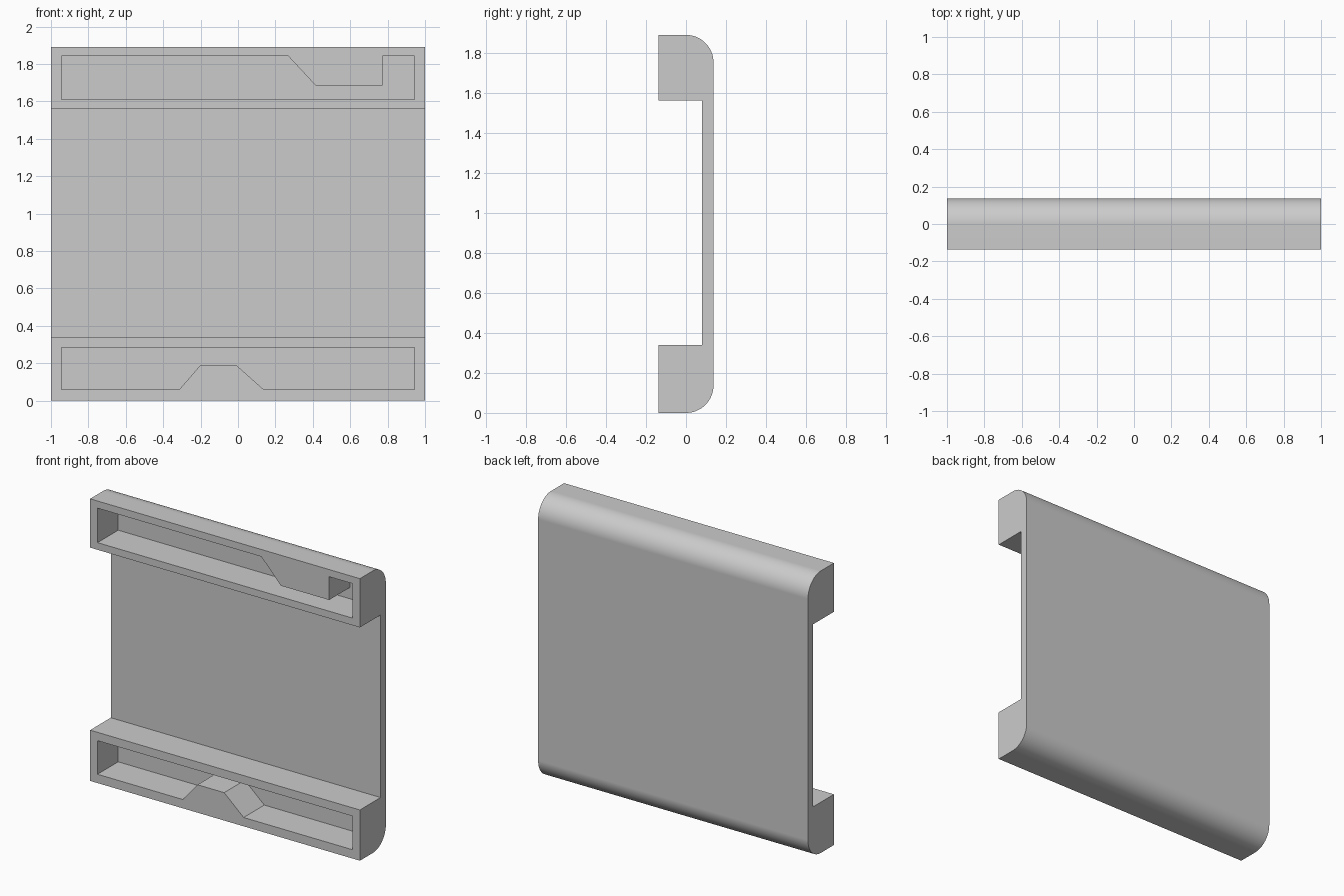
import bpy
import bmesh
from math import sin, cos, radians
from mathutils import Vector

cube = bpy.data.objects.get("Cube")
if cube:
    bpy.data.objects.remove(cube, do_unlink=True)

HEIGHT, HALF_DEPTH = 1.89, 0.1375
INNER_Y = 0.081            # front of the thin back plate, and floor of the pockets
LIP_LOW, LIP_HIGH = 0.34, 1.563
RADIUS, STEPS = HALF_DEPTH, 16

grey = bpy.data.materials.new("plain_grey")
grey.use_nodes = True
colour = (0.6, 0.6, 0.6, 1)
grey.diffuse_color = colour
grey.node_tree.nodes["Principled BSDF"].inputs["Base Color"].default_value = colour


def prism(name, outline, sweep):
    """Sweep a closed outline of 3D points along a vector into a solid."""
    bm = bmesh.new()
    face = bm.faces.new([bm.verts.new(p) for p in outline])
    swept = bmesh.ops.extrude_face_region(bm, geom=[face])["geom"]
    moved = [v for v in swept if isinstance(v, bmesh.types.BMVert)]
    bmesh.ops.translate(bm, vec=Vector(sweep), verts=moved)
    bmesh.ops.recalc_face_normals(bm, faces=bm.faces)
    mesh = bpy.data.meshes.new(name)
    bm.to_mesh(mesh)
    bm.free()
    mesh.materials.append(grey)
    obj = bpy.data.objects.new(name, mesh)
    bpy.context.collection.objects.link(obj)
    return obj


def arc(centre_z, start):
    """Quarter circle in (y, z), running counter-clockwise from start degrees."""
    angles = [radians(start + 90 * i / STEPS) for i in range(STEPS + 1)]
    return [(RADIUS * cos(a), centre_z + RADIUS * sin(a)) for a in angles]


# C-shaped bracket with rounded back edges
profile = [(-HALF_DEPTH, 0)] + arc(RADIUS, -90) + arc(HEIGHT - RADIUS, 0) + [
    (-HALF_DEPTH, HEIGHT), (-HALF_DEPTH, LIP_HIGH), (INNER_Y, LIP_HIGH),
    (INNER_Y, LIP_LOW), (-HALF_DEPTH, LIP_LOW)]
bracket = prism("bracket_body", [(-1, y, z) for y, z in profile], (2, 0, 0))

# Pocket outlines in (x, z), leaving the keying tabs standing
top_pocket = [(-0.945, 1.611), (0.945, 1.611), (0.945, 1.842), (0.772, 1.842),
              (0.772, 1.686), (0.414, 1.686), (0.269, 1.842), (-0.945, 1.842)]
bottom_pocket = [(-0.945, 0.059), (-0.314, 0.059), (-0.204, 0.187), (-0.006, 0.187),
                 (0.138, 0.059), (0.945, 0.059), (0.945, 0.284), (-0.945, 0.284)]

bpy.context.view_layer.objects.active = bracket
bracket.select_set(True)
FRONT = -HALF_DEPTH - 0.1
for name, outline in (("top_pocket", top_pocket), ("bottom_pocket", bottom_pocket)):
    cutter = prism(name + "_cutter", [(x, FRONT, z) for x, z in outline],
                   (0, INNER_Y - FRONT, 0))
    cutter.hide_render = True
    cut = bracket.modifiers.new(name, "BOOLEAN")
    cut.operation, cut.solver, cut.object = "DIFFERENCE", "EXACT", cutter
    bpy.ops.object.modifier_apply(modifier=cut.name)
    bpy.data.objects.remove(cutter, do_unlink=True)

# Smooth rounded edges, crisp flat faces
bpy.ops.object.shade_smooth_by_angle(angle=radians(30))
weighted = bracket.modifiers.new("flat_shading", "WEIGHTED_NORMAL")
weighted.keep_sharp = True
